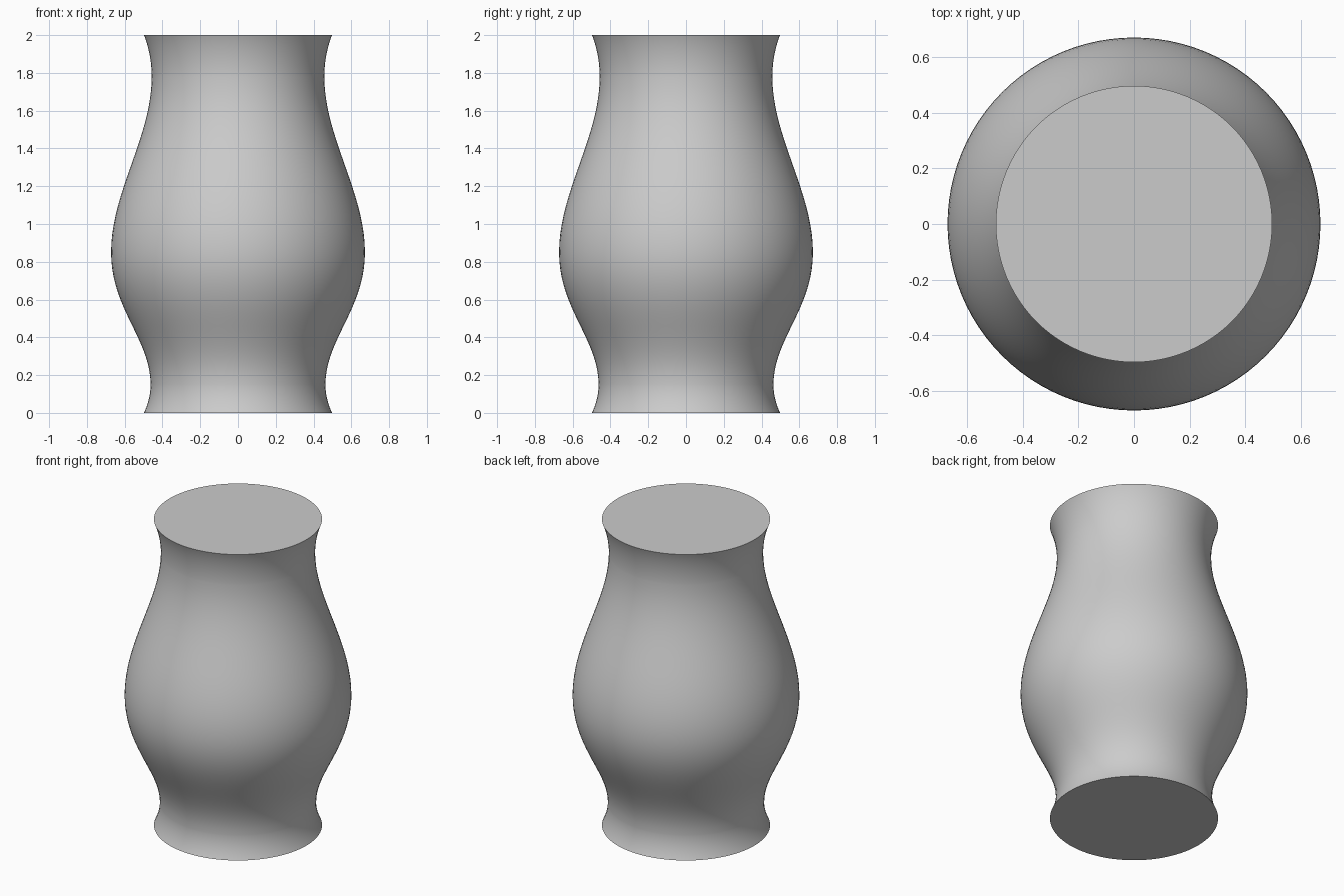
import bpy, bmesh, math
from mathutils import Vector
from mathutils.geometry import interpolate_bezier

cube = bpy.data.objects.get("Cube")
if cube:
    bpy.data.objects.remove(cube, do_unlink=True)

# One plain grey for the whole vase
grey = bpy.data.materials.new("plain_grey")
grey.use_nodes = True
colour = (0.6, 0.6, 0.6, 1)
grey.diffuse_color = colour
grey.node_tree.nodes["Principled BSDF"].inputs["Base Color"].default_value = colour

# Profile spans: start, two handles, end, each as (radius, height)
SPANS = [
    [(0.498, 0), (0.475, 0.05), (0.463, 0.1), (0.463, 0.15)],       # foot
    [(0.463, 0.15), (0.463, 0.39), (0.672, 0.55), (0.672, 0.85)],   # lower belly
    [(0.672, 0.85), (0.672, 1.17), (0.457, 1.46), (0.457, 1.78)],   # shoulder
    [(0.457, 1.78), (0.457, 1.85), (0.47, 1.93), (0.498, 2)],       # rim
]
profile = []
for span in SPANS:
    points = interpolate_bezier(*[Vector((r, 0, z)) for r, z in span], 20)
    profile += points if not profile else points[1:]

# Vase body: spin the profile and close both ends
bm = bmesh.new()
verts = [bm.verts.new(p) for p in profile]
edges = [bm.edges.new(pair) for pair in zip(verts, verts[1:])]
bmesh.ops.spin(bm, geom=verts + edges, cent=(0, 0, 0), axis=(0, 0, 1),
               angle=math.tau, steps=96, use_merge=False)
bmesh.ops.remove_doubles(bm, verts=bm.verts, dist=1e-4)
bmesh.ops.holes_fill(bm, edges=[e for e in bm.edges if e.is_boundary], sides=0)
bmesh.ops.recalc_face_normals(bm, faces=bm.faces)
mesh = bpy.data.meshes.new("vase_body")
bm.to_mesh(mesh)
bm.free()
mesh.materials.append(grey)

vase = bpy.data.objects.new("vase_body", mesh)
bpy.context.collection.objects.link(vase)
bpy.context.view_layer.objects.active = vase
vase.select_set(True)
bpy.ops.object.shade_smooth_by_angle(angle=math.radians(40))
